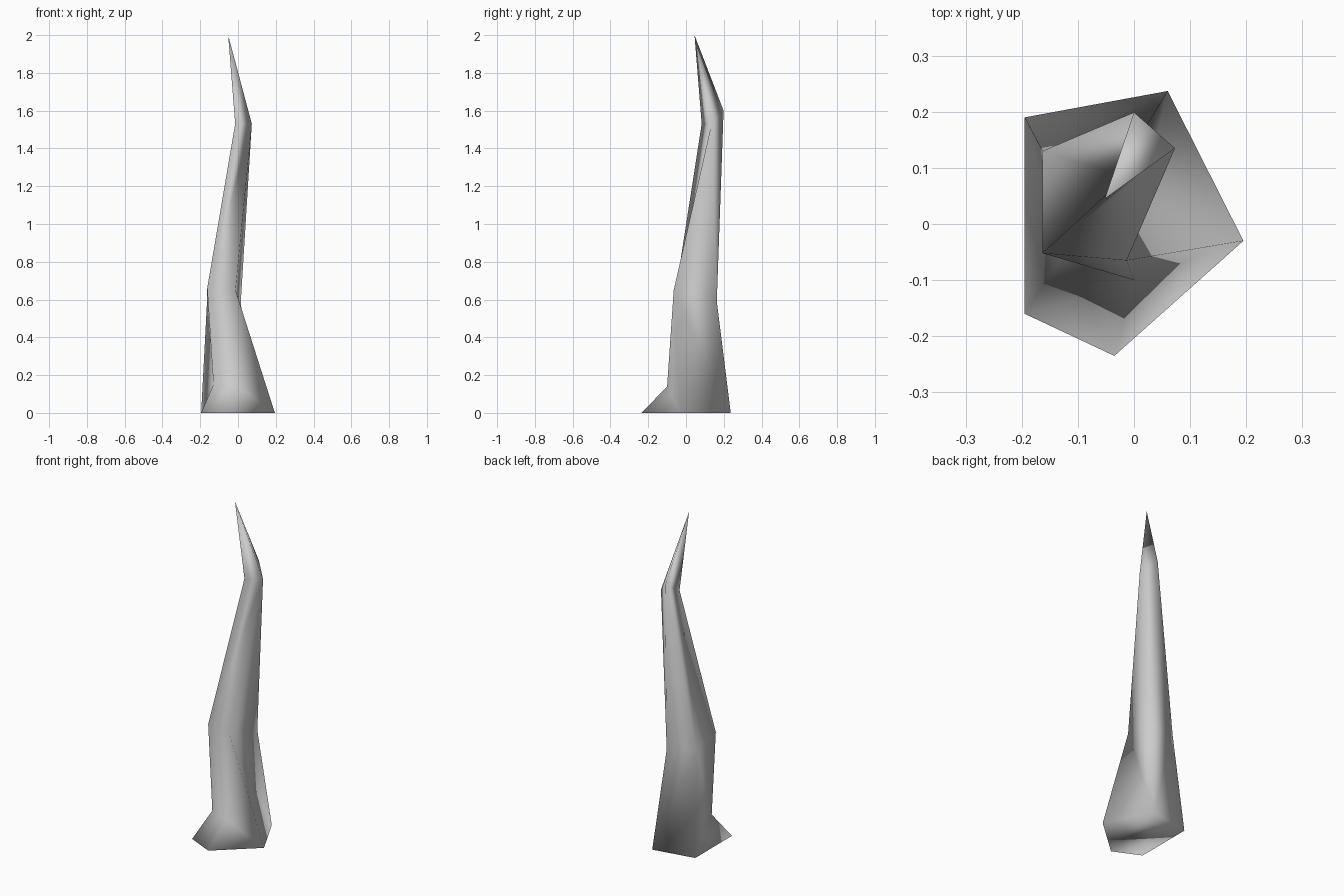
import bpy
import bmesh

cube = bpy.data.objects.get("Cube")
if cube:
    bpy.data.objects.remove(cube, do_unlink=True)


def make_material(name, colour):
    mat = bpy.data.materials.new(name)
    mat.use_nodes = True
    mat.diffuse_color = colour
    mat.node_tree.nodes["Principled BSDF"].inputs["Base Color"].default_value = colour
    return mat


# Corner points of the spike, ring by ring from the ground to the tip
foot_right, foot_front = (-.195, -.16, 0), (-.035, -.235, 0)
foot_left, foot_back, foot_rear = (.195, -.03, 0), (.06, .237, 0), (-.195, .19, 0)
ankle_right, ankle_front = (-.13, -.06, .15), (0, -.1, .14)
waist_right, waist_front = (-.163, -.052, .66), (-.013, -.065, .65)
waist_back, waist_rear = (.015, .163, .59), (-.163, .13, .61)
neck_front, neck_left, neck_back = (-.015, .083, 1.53), (.073, .135, 1.53), (0, .199, 1.6)
tip = (-.052, .045, 2)

# Faces of each section
foot = [
    (foot_rear, foot_back, foot_left, foot_front, foot_right),
    (foot_right, foot_front, ankle_front, ankle_right),
    (foot_front, foot_left, ankle_front),
    (foot_rear, foot_right, ankle_right),
]
lower_shaft = [
    (ankle_right, ankle_front, waist_right),
    (ankle_front, waist_front, waist_right),
    (ankle_front, foot_left, waist_front),
    (foot_left, foot_back, waist_front),
    (foot_back, waist_back, waist_front),
    (foot_back, foot_rear, waist_rear, waist_back),
    (foot_rear, ankle_right, waist_rear),
    (ankle_right, waist_right, waist_rear),
]
upper_shaft = [
    (waist_right, waist_front, neck_left),
    (waist_right, neck_left, neck_front),
    (waist_front, waist_back, neck_left),
    (waist_back, neck_back, neck_left),
    (waist_back, waist_rear, neck_back),
    (waist_rear, waist_right, neck_front, neck_back),
]
point = [
    (neck_front, neck_left, tip),
    (neck_left, neck_back, tip),
    (neck_back, neck_front, tip),
]

# Join the sections into one smooth shaded shell
bm = bmesh.new()
corners = {}
for section in (foot, lower_shaft, upper_shaft, point):
    for face in section:
        for co in face:
            if co not in corners:
                corners[co] = bm.verts.new(co)
        bm.faces.new([corners[co] for co in face]).smooth = True

mesh = bpy.data.meshes.new("curved_spike")
bm.to_mesh(mesh)
bm.free()
mesh.materials.append(make_material("light grey", (.6, .6, .6, 1)))
spike = bpy.data.objects.new("curved_spike", mesh)
bpy.context.collection.objects.link(spike)
